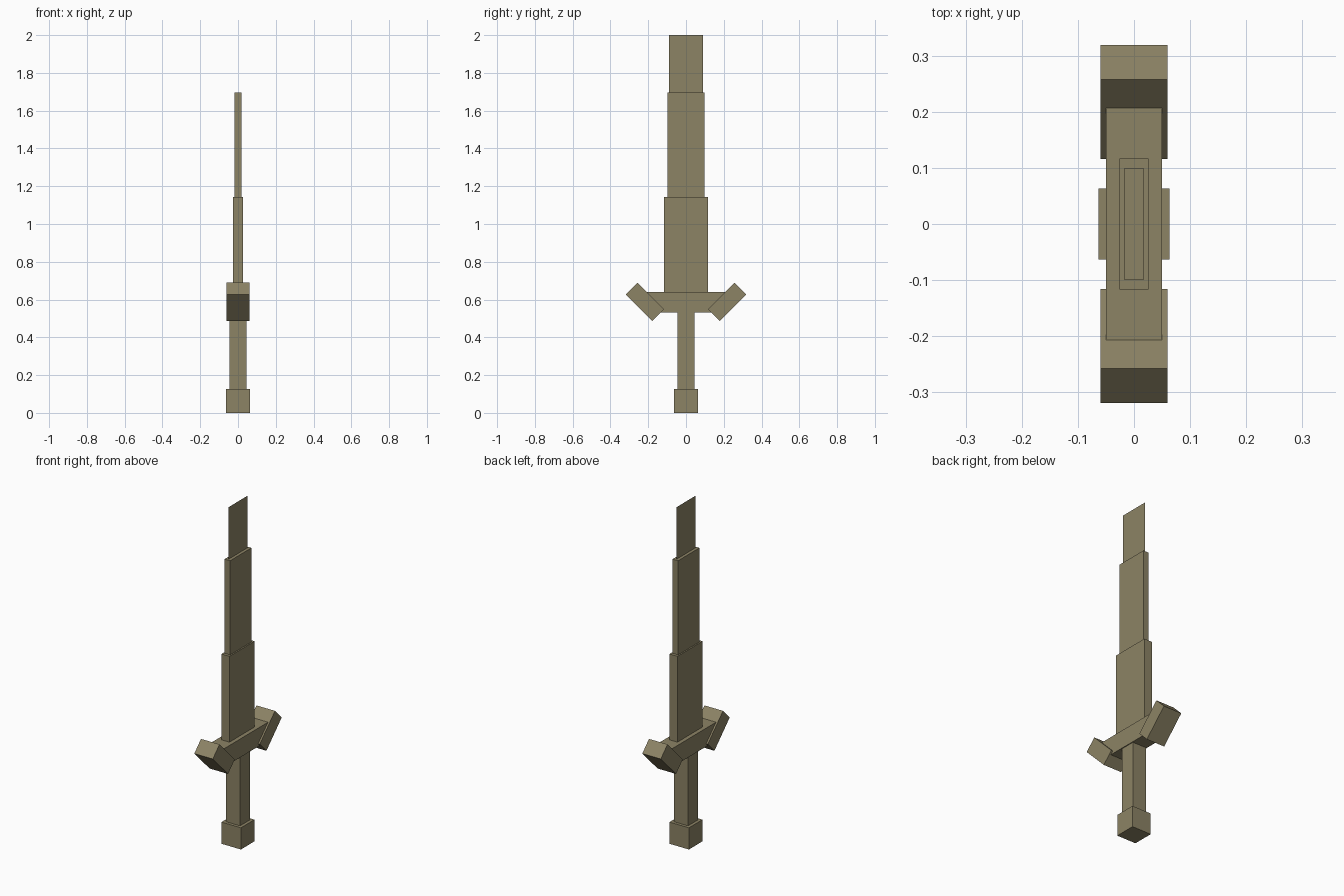
import bpy
import math

default = bpy.data.objects.get("Cube")
if default:
    bpy.data.objects.remove(default, do_unlink=True)

# Single worn bronze colour
BRONZE = (0.262, 0.227, 0.130, 1.0)
mat = bpy.data.materials.new("worn_bronze")
mat.use_nodes = True
mat.diffuse_color = BRONZE
mat.node_tree.nodes["Principled BSDF"].inputs["Base Color"].default_value = BRONZE


def finish(name):
    obj = bpy.context.object
    obj.name = name
    obj.data.name = name
    obj.data.materials.append(mat)
    return obj


def box(name, size, centre, tilt=0.0):
    """Box of full size, tilted about the x axis."""
    bpy.ops.mesh.primitive_cube_add(size=1, location=centre, rotation=(tilt, 0, 0))
    bpy.context.object.scale = size
    return finish(name)


def upright(name, width, depth, bottom, top):
    """Box on the sword's axis between two heights."""
    return box(name, (width, depth, top - bottom), (0, 0, (bottom + top) / 2))


# Handle
upright("pommel", 0.126, 0.126, 0, 0.127)
upright("grip", 0.09, 0.09, 0.127, 0.532)

# Crossguard with upswept ends
upright("crossguard", 0.1, 0.414, 0.532, 0.64)
for name, side in (("front_guard_end", -1), ("back_guard_end", 1)):
    box(name, (0.12, 0.2, 0.088), (0, side * 0.2175, 0.588), side * math.radians(45))

# Stepped blade
upright("lower_blade", 0.052, 0.233, 0.64, 1.143)
upright("middle_blade", 0.036, 0.198, 1.143, 1.695)

# Paper-thin blade tip, a single upright sheet
bpy.ops.mesh.primitive_plane_add(size=1, location=(0, 0, (1.695 + 2) / 2),
                                 rotation=(0, math.radians(90), 0))
bpy.context.object.scale = (2 - 1.695, 0.178, 1)
finish("blade_tip")
